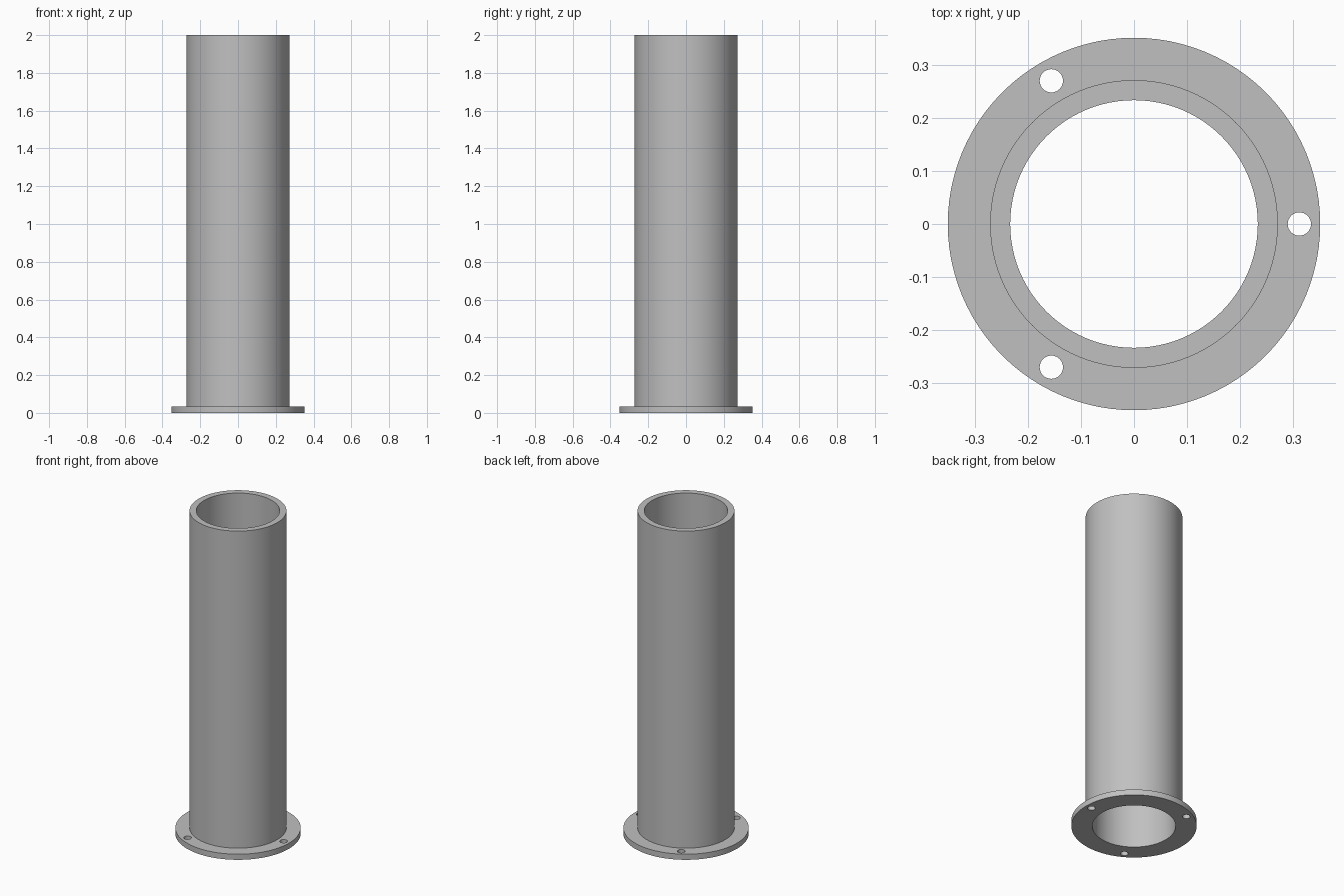
import bpy, bmesh, math
from mathutils import Matrix, Vector

cube = bpy.data.objects.get("Cube")
if cube:
    bpy.data.objects.remove(cube, do_unlink=True)

SEGMENTS = 96
BORE, TUBE, FLANGE = 0.234, 0.272, 0.352
HEIGHT, FLANGE_TOP = 2.0, 0.035
BOLT_CIRCLE, HOLE = 0.3125, 0.022

grey = bpy.data.materials.new("plain grey")
grey.use_nodes = True
colour = (0.53, 0.53, 0.53, 1)
grey.diffuse_color = colour
grey.node_tree.nodes["Principled BSDF"].inputs["Base Color"].default_value = colour


def make_object(name, bm):
    bmesh.ops.recalc_face_normals(bm, faces=bm.faces)
    mesh = bpy.data.meshes.new(name)
    bm.to_mesh(mesh)
    bm.free()
    mesh.materials.append(grey)
    obj = bpy.data.objects.new(name, mesh)
    bpy.context.collection.objects.link(obj)
    return obj


# Tube and base flange: one closed profile turned about z
profile = [(BORE, 0), (FLANGE, 0), (FLANGE, FLANGE_TOP),
           (TUBE, FLANGE_TOP), (TUBE, HEIGHT), (BORE, HEIGHT)]
bm = bmesh.new()
verts = [bm.verts.new((r, 0, z)) for r, z in profile]
edges = [bm.edges.new((verts[i - 1], verts[i])) for i in range(len(verts))]
bmesh.ops.spin(bm, geom=verts + edges, cent=(0, 0, 0), axis=(0, 0, 1),
               angle=math.tau, steps=SEGMENTS, use_merge=True)
bmesh.ops.remove_doubles(bm, verts=bm.verts, dist=1e-5)
tube = make_object("flanged_tube", bm)

# Three bolt hole cutters, evenly spaced around the flange
bm = bmesh.new()
for i in range(3):
    a = math.tau * i / 3
    place = Vector((math.cos(a), math.sin(a), 0)) * BOLT_CIRCLE
    bmesh.ops.create_cone(bm, cap_ends=True, segments=32, radius1=HOLE, radius2=HOLE,
                          depth=FLANGE_TOP * 4, matrix=Matrix.Translation(place))
cutter = make_object("bolt_hole_cutter", bm)
cutter.hide_render = True

cut = tube.modifiers.new("bolt_holes", "BOOLEAN")
cut.object = cutter
cut.operation = "DIFFERENCE"
cut.solver = "EXACT"

bpy.ops.object.select_all(action="DESELECT")
tube.select_set(True)
bpy.context.view_layer.objects.active = tube
bpy.ops.object.modifier_apply(modifier=cut.name)
bpy.data.objects.remove(cutter, do_unlink=True)

# Smooth round walls with crisp rims
bpy.ops.object.shade_smooth_by_angle(angle=math.radians(30))
